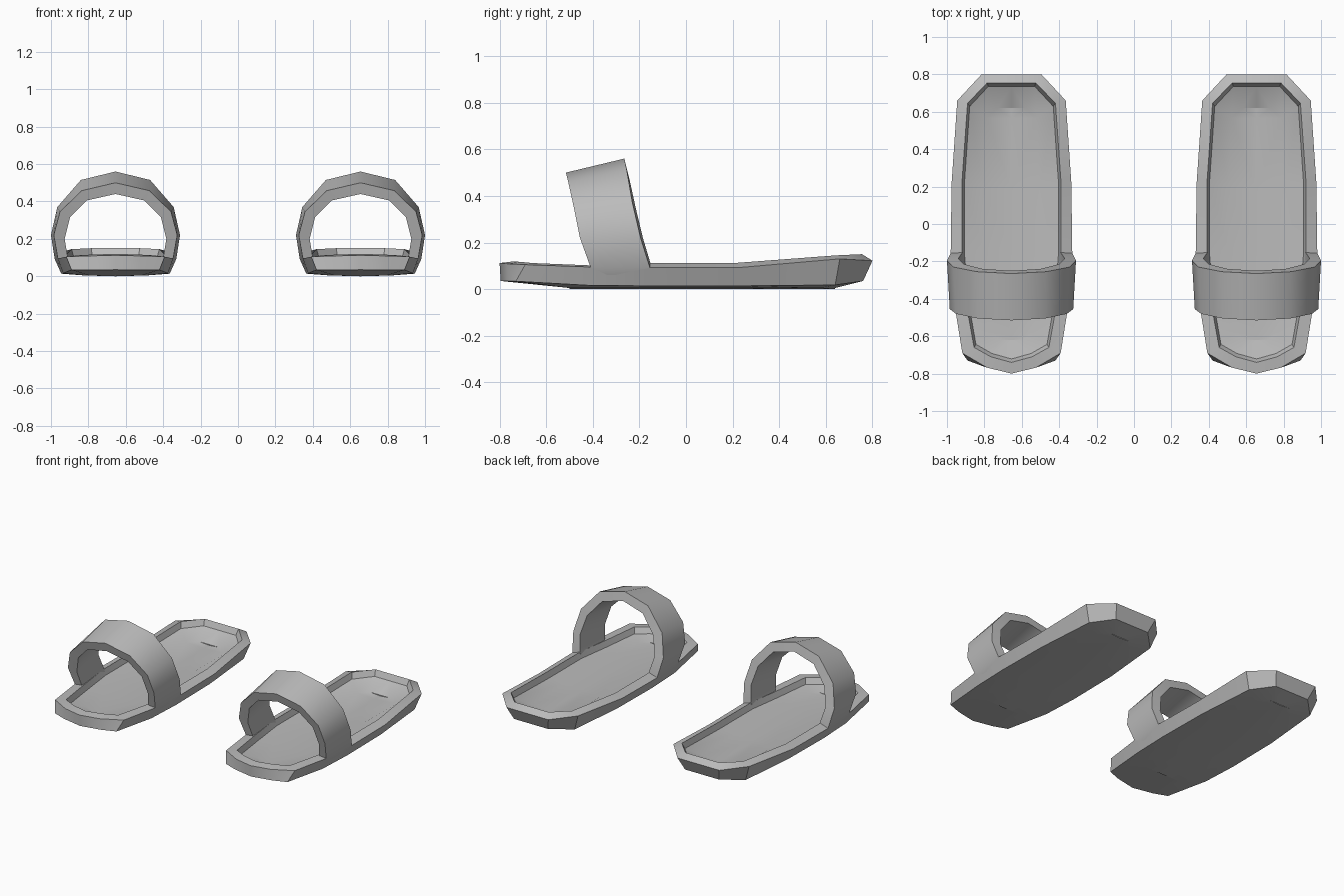
import bpy, math

if "Cube" in bpy.data.objects:
    bpy.data.objects.remove(bpy.data.objects["Cube"])

grey = bpy.data.materials.new("grey_rubber")
grey.diffuse_color = (0.5, 0.5, 0.5, 1)
grey.use_nodes = True
grey.node_tree.nodes["Principled BSDF"].inputs["Base Color"].default_value = grey.diffuse_color
CENTRE = 0.655


def half_object(name, verts, faces, x, angle):
    """Half a part, mirrored across its own centre plane."""
    mesh = bpy.data.meshes.new(name)
    mesh.from_pydata(verts, [], faces)
    mesh.materials.append(grey)
    ob = bpy.data.objects.new(name, mesh)
    bpy.context.collection.objects.link(ob)
    bpy.context.view_layer.objects.active = ob
    ob.select_set(True)
    mod = ob.modifiers.new("mirror", 'MIRROR')
    mod.use_clip = True
    mod.merge_threshold = 0.0005
    bpy.ops.object.modifier_apply(modifier=mod.name)
    # Weld the pinched ends and face outwards
    bpy.ops.object.mode_set(mode='EDIT')
    bpy.ops.mesh.select_all(action='SELECT')
    bpy.ops.mesh.remove_doubles(threshold=0.0005)
    bpy.ops.mesh.dissolve_degenerate(threshold=0.0005)
    bpy.ops.mesh.normals_make_consistent(inside=False)
    bpy.ops.object.mode_set(mode='OBJECT')
    bpy.ops.object.shade_smooth_by_angle(angle=math.radians(angle))
    ob.select_set(False)
    ob.location.x = x


def skin(rows, closed=False):
    """Quads between neighbouring rows of equal length."""
    n = len(rows[0])
    verts = [p for r in rows for p in r]
    faces = []
    for j in range(len(rows) if closed else len(rows) - 1):
        a, b = j * n, ((j + 1) % len(rows)) * n
        faces += [(a + i, a + i + 1, b + i + 1, b + i) for i in range(n - 1)]
    return verts, faces


# Sole outlines from toe to heel, as half width, y, z
rim_outer = [(0, -.8, .112), (.13, -.768, .109), (.263, -.69, .105),
             (.308, -.41, .095), (.325, -.155, .092), (.32, .22, .092),
             (.29, .66, .13), (.16, .8, .122), (0, .8, .122)]
rim_inner = [(0, -.74, .119), (.11, -.71, .117), (.2, -.66, .112),
             (.245, -.41, .102), (.265, -.155, .113), (.265, .22, .113),
             (.235, .645, .145), (.13, .755, .15), (0, .755, .15)]
base = [(0, -.795, .035), (.14, -.765, .034), (.235, -.73, .034),
        (.28, -.41, .016), (.29, -.155, .014), (.285, .22, .014),
        (.25, .64, .018), (.13, .76, .035), (0, .76, .035)]

# Footbed edge just inside the rim, dished towards its middle line
bed_edge = [(x * .95, y * .975, z - .04) for x, y, z in rim_inner]
bed_mid = [(x * .6, max(-.62, min(.62, y * .9)), .058) for x, y, z in bed_edge]
bed_line = [(0, y, .052) for x, y, z in bed_mid]

# Underside, slightly bowed
under_mid = [(x * .6, max(-.5, min(.64, y * .9)), .005) for x, y, z in base]
under_line = [(0, y, 0) for x, y, z in under_mid]

# Strap edges from sole to crown
back_outer = [(.3, -.15, .05), (.325, -.155, .092), (.345, -.195, .22),
              (.311, -.23, .37), (.185, -.255, .515), (0, -.265, .56)]
back_inner = [(.25, -.15, .05), (.262, -.152, .11), (.285, -.185, .22),
              (.253, -.215, .345), (.155, -.24, .46), (0, -.25, .5)]
front_inner = [(.25, -.4, .05), (.255, -.41, .1), (.272, -.44, .2),
               (.243, -.465, .315), (.155, -.49, .405), (0, -.5, .44)]
front_outer = [(.29, -.4, .05), (.308, -.41, .095), (.33, -.455, .22),
               (.297, -.48, .345), (.18, -.505, .458), (0, -.515, .5)]

for side, s in (("left", -1), ("right", 1)):
    half_object(side + "_sole", *skin([bed_line, bed_mid, bed_edge, rim_inner,
                rim_outer, base, under_mid, under_line]), s * CENTRE, 35)
    half_object(side + "_strap", *skin([back_outer, back_inner, front_inner,
                front_outer], closed=True), s * CENTRE, 38)
